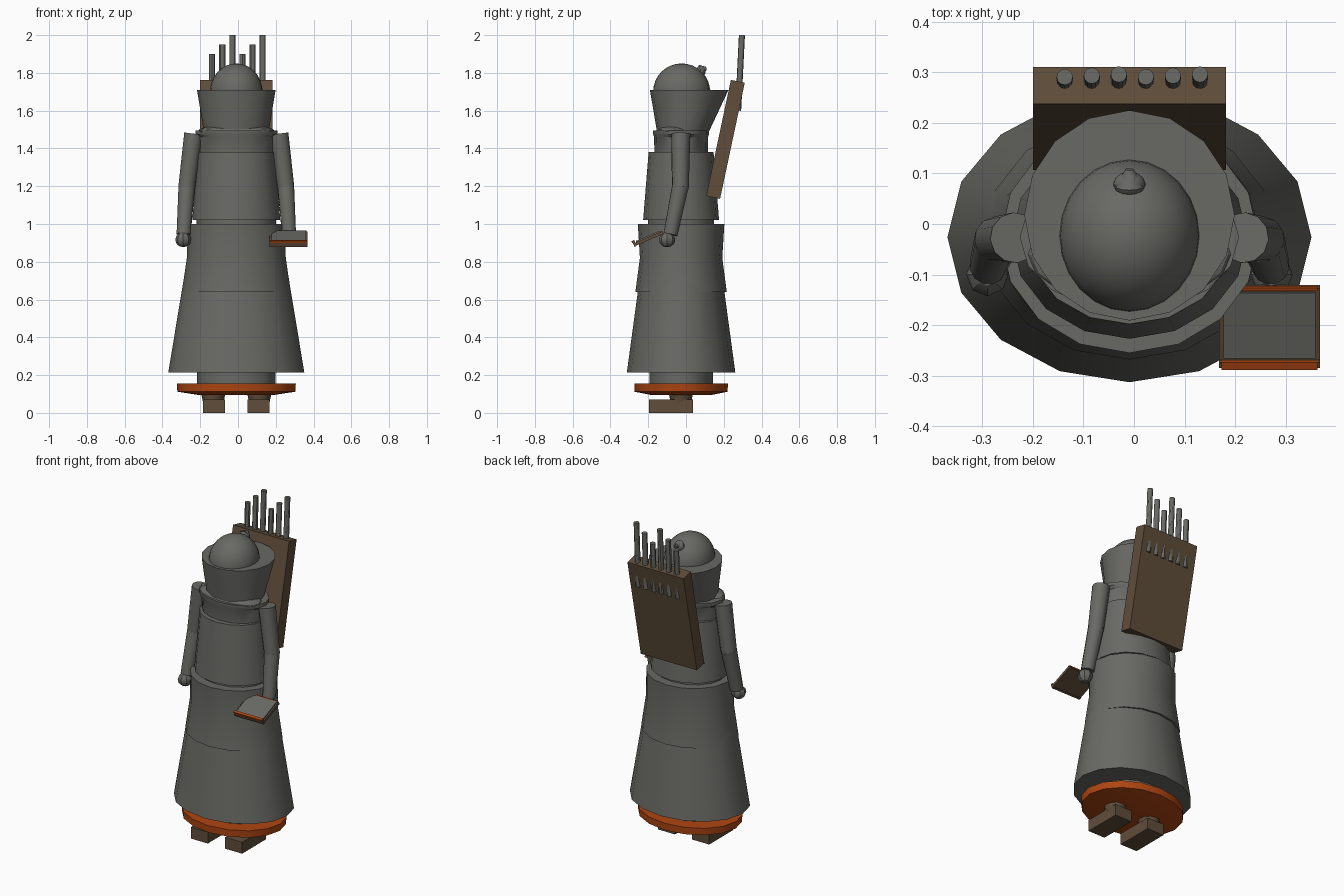
import bpy, bmesh, math
from mathutils import Vector, Matrix

cube = bpy.data.objects.get("Cube")
if cube:
    bpy.data.objects.remove(cube, do_unlink=True)

CX, CY = -0.009, -0.026      # body axis


def material(name, rgb):
    m = bpy.data.materials.new(name)
    m.use_nodes = True
    m.diffuse_color = (*rgb, 1)
    m.node_tree.nodes["Principled BSDF"].inputs["Base Color"].default_value = (*rgb, 1)
    return m


GREY = material("stone grey", (0.14, 0.14, 0.128))
BROWN = material("dark wood", (0.115, 0.075, 0.043))
ORANGE = material("burnt orange", (0.42, 0.06, 0.006))


def finish(name, bm, mat, smooth=True):
    bmesh.ops.recalc_face_normals(bm, faces=bm.faces)
    mesh = bpy.data.meshes.new(name)
    bm.to_mesh(mesh)
    bm.free()
    mesh.materials.append(mat)
    ob = bpy.data.objects.new(name, mesh)
    bpy.context.collection.objects.link(ob)
    if smooth:
        bpy.ops.object.select_all(action="DESELECT")
        ob.select_set(True)
        bpy.context.view_layer.objects.active = ob
        bpy.ops.object.shade_smooth_by_angle(angle=math.radians(30))
    return ob


def loft(name, rings, mat=GREY, sides=16):
    """Closed elliptical tube; each ring is (z, half width, half depth, y centre)."""
    bm = bmesh.new()
    loops = []
    for z, rx, ry, y in rings:
        loops.append([bm.verts.new((CX + rx * math.cos(a), y + ry * math.sin(a), z))
                      for a in (math.tau * i / sides for i in range(sides))])
    for low, high in zip(loops, loops[1:]):
        for i in range(sides):
            j = (i + 1) % sides
            bm.faces.new((low[i], low[j], high[j], high[i]))
    bm.faces.new(loops[0])
    bm.faces.new(loops[-1])
    return finish(name, bm, mat)


def rod(name, start, end, r1, r2, mat=GREY, sides=12):
    a, b = Vector(start), Vector(end)
    turn = (b - a).to_track_quat("Z", "Y").to_matrix().to_4x4()
    bm = bmesh.new()
    bmesh.ops.create_cone(bm, cap_ends=True, segments=sides, radius1=r1, radius2=r2,
                          depth=(b - a).length, matrix=Matrix.Translation((a + b) / 2) @ turn)
    return finish(name, bm, mat)


def ball(name, centre, size, u=16, v=10, mat=GREY):
    bm = bmesh.new()
    bmesh.ops.create_uvsphere(bm, u_segments=u, v_segments=v, radius=1,
                              matrix=Matrix.Translation(centre) @ Matrix.Diagonal((*size, 1)))
    return finish(name, bm, mat)


def box(name, centre, size, mat, tilt=0, offset=(0, 0, 0)):
    """Box tilted about x at its centre; the offset is in the tilted frame."""
    bm = bmesh.new()
    place = Matrix.Translation(centre) @ Matrix.Rotation(math.radians(tilt), 4, "X")
    bmesh.ops.create_cube(bm, size=1, matrix=place @ Matrix.Translation(offset)
                          @ Matrix.Diagonal((*size, 1)))
    return finish(name, bm, mat, False)


# Base and robe
loft("base_disc", [(0.095, 0.2, 0.16, CY), (0.112, 0.312, 0.246, CY),
                   (0.155, 0.315, 0.248, CY)], ORANGE)
loft("under_robe", [(0.15, 0.207, 0.168, CY), (0.24, 0.207, 0.168, CY)])
loft("skirt", [(0.215, 0.36, 0.287, CY), (0.82, 0.26, 0.205, CY)])
loft("tunic", [(0.64, 0.288, 0.242, CY), (0.82, 0.262, 0.218, CY), (1.0, 0.255, 0.229, CY)])
loft("waist", [(0.99, 0.21, 0.175, CY), (1.03, 0.21, 0.175, CY)])
loft("torso", [(1.02, 0.233, 0.201, CY), (1.38, 0.204, 0.172, CY)])
loft("collar", [(1.37, 0.194, 0.141, CY), (1.46, 0.2, 0.143, CY),
                (1.475, 0.217, 0.148, CY), (1.495, 0.217, 0.148, CY)])
ball("shoulder_yoke", (CX, -0.06, 1.49), (0.205, 0.1, 0.038))

# Hood and head
loft("hood", [(1.49, 0.172, 0.138, -0.016), (1.71, 0.208, 0.208, 0.017)])
ball("head", (CX, -0.023, 1.7), (0.139, 0.151, 0.15), 24, 16)
ball("hair_knot", (CX, 0.078, 1.808), (0.032, 0.026, 0.03), 12, 8)
rod("hair_knot_tip", (CX, 0.075, 1.815), (CX, 0.108, 1.825), 0.029, 0.008)

# Arms, hands and feet
for side, s in (("left", 1), ("right", -1)):
    def at(x, y, z):
        return (CX + s * x, y, z)
    rod(side + "_upper_arm", at(0.226, -0.027, 1.478), at(0.262, -0.03, 1.195), 0.05, 0.045)
    ball(side + "_elbow", at(0.262, -0.03, 1.195), (0.043, 0.045, 0.04), 12, 8)
    rod(side + "_forearm", at(0.262, -0.03, 1.2), at(0.279, -0.082, 0.945), 0.045, 0.038)
    ball(side + "_hand", at(0.281, -0.1, 0.917), (0.042, 0.043, 0.04), 8, 6)
    box(side + "_foot", at(0.117, -0.08, 0.035), (0.116, 0.234, 0.07), BROWN)
    rod(side + "_ankle", at(0.122, -0.027, 0.06), at(0.122, -0.027, 0.12), 0.055, 0.068, BROWN)

# Back board with its row of pipes
box("back_board", (CX, 0.209, 1.448), (0.382, 0.075, 0.628), BROWN, -12)
for i in range(6):
    x = -0.137 + 0.0535 * i
    top = 1.9 + 0.05 * (i % 3)
    rod(f"pipe_{i + 1}", (x, 0.276, 1.6), (x, 0.276 + 0.05 * (top - 1.6), top), 0.016, 0.016)

# Writing tablet held in the left hand
TABLET = (0.268, -0.2, 0.922)
box("tablet_board", TABLET, (0.2, 0.165, 0.016), BROWN, 23)
box("tablet_page", TABLET, (0.182, 0.14, 0.008), GREY, 23, (0, 0.005, 0.011))
box("tablet_lip", TABLET, (0.2, 0.012, 0.03), BROWN, 23, (0, -0.078, 0.004))
box("tablet_front_trim", TABLET, (0.19, 0.016, 0.012), ORANGE, 23, (0, -0.079, 0.017))
box("tablet_back_trim", TABLET, (0.19, 0.006, 0.01), ORANGE, 23, (0, 0.081, 0.006))
